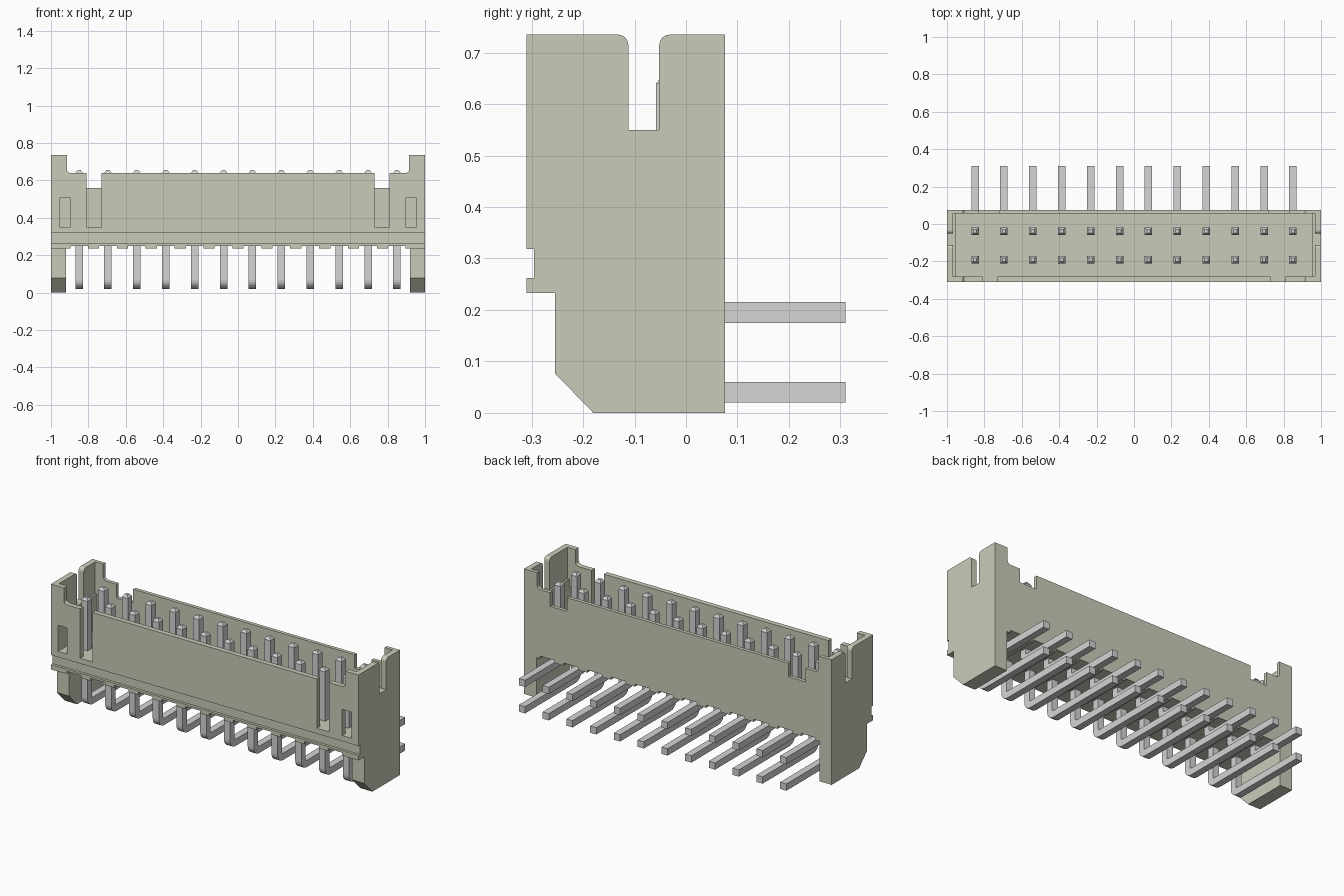
import bpy, bmesh, math

cube = bpy.data.objects.get("Cube")
if cube:
    bpy.data.objects.remove(cube, do_unlink=True)


def material(name, rgb):
    m = bpy.data.materials.new(name)
    m.use_nodes = True
    m.diffuse_color = (*rgb, 1)
    m.node_tree.nodes["Principled BSDF"].inputs["Base Color"].default_value = (*rgb, 1)
    return m


IVORY = material("ivory plastic", (0.60, 0.60, 0.49))
METAL = material("silver metal", (0.66, 0.66, 0.66))


def finish(name, bm, mat):
    bmesh.ops.recalc_face_normals(bm, faces=bm.faces)
    mesh = bpy.data.meshes.new(name)
    bm.to_mesh(mesh)
    bm.free()
    mesh.materials.append(mat)
    ob = bpy.data.objects.new(name, mesh)
    bpy.context.collection.objects.link(ob)
    return ob


def prism(name, pts, axis, lo, hi, mat=IVORY):
    """Extrude a closed outline along x (points are y, z) or y (points are x, z)."""
    bm = bmesh.new()

    def place(p, d):
        return (d, p[0], p[1]) if axis == "x" else (p[0], d, p[1])
    face = bm.faces.new([bm.verts.new(place(p, lo)) for p in pts])
    ext = bmesh.ops.extrude_face_region(bm, geom=[face])
    move = (hi - lo, 0, 0) if axis == "x" else (0, hi - lo, 0)
    bmesh.ops.translate(bm, vec=move, verts=[v for v in ext["geom"] if isinstance(v, bmesh.types.BMVert)])
    return finish(name, bm, mat)


def box(name, x, y, z):
    return prism(name, [(x[0], z[0]), (x[1], z[0]), (x[1], z[1]), (x[0], z[1])], "y", *y)


def arc(cx, cz, r, a0, a1, n=4):
    return [(cx + r * math.cos(math.radians(a0 + (a1 - a0) * i / n)),
             cz + r * math.sin(math.radians(a0 + (a1 - a0) * i / n))) for i in range(n + 1)]


def cut(target, cutter):
    cutter.hide_render = True
    mod = target.modifiers.new("cut", "BOOLEAN")
    mod.operation, mod.solver, mod.object = "DIFFERENCE", "EXACT", cutter
    bpy.context.view_layer.objects.active = target
    bpy.ops.object.modifier_apply(modifier=mod.name)
    bpy.data.objects.remove(cutter, do_unlink=True)


# Housing: side outline with front groove, lower lip and chamfered feet
housing = prism("housing", [
    (-0.18, 0), (0.076, 0), (0.076, 0.735), (-0.31, 0.735), (-0.31, 0.318),
    (-0.295, 0.318), (-0.295, 0.262), (-0.31, 0.262), (-0.31, 0.233),
    (-0.255, 0.233), (-0.255, 0.077)], "x", -1, 1)

# Open underside between the feet, and the socket cavity
cut(housing, box("under_cutter", (-0.92, 0.92), (-0.5, 0.5), (-0.1, 0.25)))
cut(housing, box("cavity_cutter", (-0.955, 0.955), (-0.28, 0.055), (0.35, 0.9)))
cut(housing, box("upper_cavity_cutter", (-0.967, 0.967), (-0.28, 0.055), (0.55, 0.9)))

# Long walls are lower than the end ears, with rounded inner corners
cut(housing, prism("wall_trim_cutter",
                   [(-0.915, 0.9)] + arc(-0.895, 0.66, 0.02, 180, 270)
                   + arc(0.895, 0.66, 0.02, 270, 360) + [(0.915, 0.9)], "y", -0.5, 0.5))

# Side notches with flared rounded tops
cut(housing, prism("side_notch_cutter",
                   [(-0.112, 0.55), (-0.052, 0.55)] + arc(-0.032, 0.715, 0.02, 180, 90)
                   + [(-0.032, 0.9), (-0.132, 0.9)] + arc(-0.132, 0.715, 0.02, 90, 0),
                   "x", -1.2, 1.2))

for s in (-1, 1):
    def span(a, b):
        return tuple(sorted((s * a, s * b)))
    # Front slots, front windows and back wall notches
    cut(housing, box("slot_cutter", span(0.73, 0.81), (-0.4, -0.27), (0.35, 0.9)))
    cut(housing, box("window_cutter", span(0.895, 0.955), (-0.4, -0.27), (0.352, 0.505)))
    cut(housing, box("back_notch_cutter", span(0.72, 0.83), (0.04, 0.2), (0.56, 0.9)))

# Standoff ribs beneath the floor, between the pins
PITCH = 0.1545
for i in range(-5, 6):
    box("standoff_rib", (i * PITCH - 0.03, i * PITCH + 0.03), (-0.31, 0.076), (0.235, 0.252))
for s in (-1, 1):
    x = sorted((s * 0.895, s * 0.925))
    box("end_standoff_rib", x, (-0.31, 0.076), (0.235, 0.252))


def pin_mesh(name, y, z):
    """Square pin swept from the back tail, round the bend and up to a tapered tip."""
    h, r = 0.02, 0.028
    # Each ring: centre y, centre z, tangent angle, half width
    rings = [(0.31, z, 180, h)]
    for i in range(6):
        a = 270 - 90 * i / 5
        t = math.radians(a)
        rings.append((y + r + r * math.cos(t), z + r + r * math.sin(t), a - 90, h))
    rings += [(y, 0.64, 90, h), (y, 0.655, 90, 0.009)]
    bm = bmesh.new()
    loops = []
    for cy, cz, a, w in rings:
        ny, nz = -math.sin(math.radians(a)), math.cos(math.radians(a))
        loops.append([bm.verts.new((u * w, cy + v * w * ny, cz + v * w * nz))
                      for u, v in ((-1, -1), (1, -1), (1, 1), (-1, 1))])
    for a, b in zip(loops, loops[1:]):
        for k in range(4):
            bm.faces.new((a[k], a[(k + 1) % 4], b[(k + 1) % 4], b[k]))
    bm.faces.new(loops[0])
    bm.faces.new(loops[-1])
    return finish(name, bm, METAL)


# Two rows of twelve right-angle pins
for row, y, z in (("front_row_pin", -0.192, 0.04), ("back_row_pin", -0.038, 0.195)):
    first = pin_mesh(row, y, z)
    first.location.x = -5.5 * PITCH
    for i in range(1, 12):
        pin = bpy.data.objects.new(row, first.data)
        pin.location.x = (i - 5.5) * PITCH
        bpy.context.collection.objects.link(pin)
